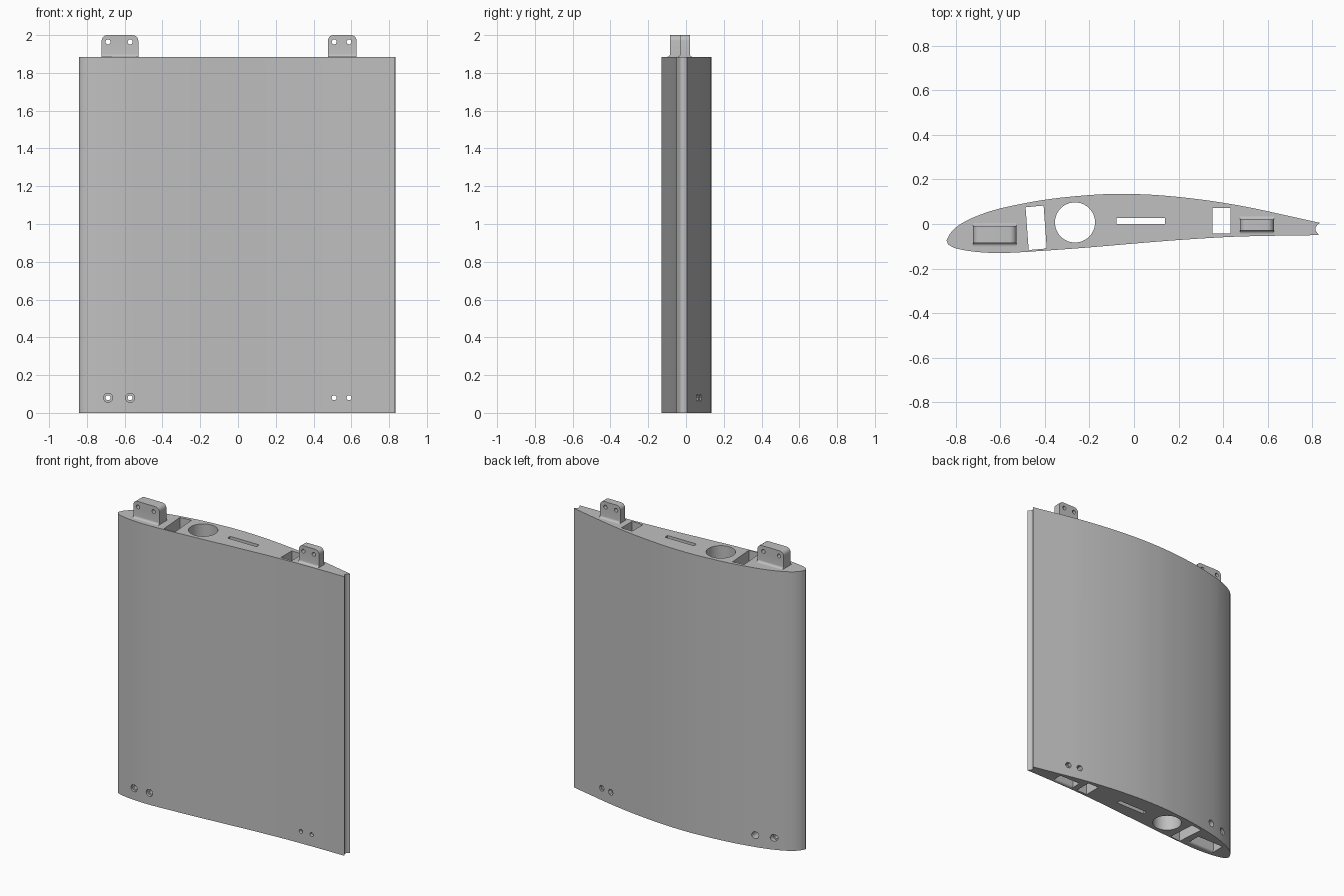
import bpy, bmesh, math
from mathutils import Vector

if "Cube" in bpy.data.objects:
    bpy.data.objects.remove(bpy.data.objects["Cube"])

TOP = 1.885          # height of the wing body
grey = bpy.data.materials.new("plain grey")
grey.diffuse_color = (0.53, 0.53, 0.53, 1)
grey.use_nodes = True
grey.node_tree.nodes["Principled BSDF"].inputs["Base Color"].default_value = grey.diffuse_color


def prism(name, pts, axis, lo, hi, round_top=0):
    """Extrude a 2D outline along an axis (x: yz outline, y: xz, z: xy)."""
    place = {"x": lambda a, b, t: (t, a, b),
             "y": lambda a, b, t: (a, t, b),
             "z": lambda a, b, t: (a, b, t)}[axis]
    bm = bmesh.new()
    face = bm.faces.new([bm.verts.new(place(a, b, lo)) for a, b in pts])
    ext = bmesh.ops.extrude_face_region(bm, geom=[face])["geom"]
    move = Vector(place(0, 0, hi - lo))
    for v in ext:
        if isinstance(v, bmesh.types.BMVert):
            v.co += move
    if round_top:
        zmax = max(v.co.z for v in bm.verts)
        edges = [e for e in bm.edges
                 if all(v.co.z > zmax - 1e-5 for v in e.verts)
                 and abs(e.verts[0].co.x - e.verts[1].co.x) < 1e-5]
        bmesh.ops.bevel(bm, geom=edges, offset=round_top, segments=6,
                        profile=0.5, affect='EDGES')
    bmesh.ops.recalc_face_normals(bm, faces=bm.faces[:])
    mesh = bpy.data.meshes.new(name)
    bm.to_mesh(mesh)
    bm.free()
    mesh.materials.append(grey)
    ob = bpy.data.objects.new(name, mesh)
    bpy.context.collection.objects.link(ob)
    return ob


def circle(cx, cy, r, n=32):
    return [(cx + r * math.cos(2 * math.pi * i / n),
             cy + r * math.sin(2 * math.pi * i / n)) for i in range(n)]


def spline(pts, steps=6):
    """Smooth curve through the points."""
    p = [Vector(q) for q in pts]
    p = [2 * p[0] - p[1]] + p + [2 * p[-1] - p[-2]]
    out = []
    for i in range(1, len(p) - 2):
        a, b, c, d = p[i - 1:i + 3]
        for k in range(steps):
            t = k / steps
            out.append(0.5 * (2 * b + (c - a) * t + (2 * a - 5 * b + 4 * c - d) * t * t
                              + (3 * b - a - 3 * c + d) * t ** 3))
    return [tuple(v) for v in out] + [tuple(pts[-1])]


def cut(target, cutter):
    mod = target.modifiers.new("cut", 'BOOLEAN')
    mod.operation, mod.solver, mod.object = 'DIFFERENCE', 'EXACT', cutter
    bpy.context.view_layer.objects.active = target
    bpy.ops.object.modifier_apply(modifier=mod.name)
    bpy.data.objects.remove(cutter)


def tab(name, x0, x1, y0, y1, base, grow=0.0):
    """Mounting tab with flared foot and rounded upper corners."""
    r, h = 0.015, 0.115 + grow
    y0, y1 = y0 - grow, y1 + grow
    arc = [(r - r * math.sin(a), r - r * math.cos(a))
           for a in [math.pi / 2 * i / 6 for i in range(7)]]
    # arc runs from the wide foot up to the wall
    right = [(y1 + r - u, base + v) for u, v in
             [(r - p, q) for p, q in reversed([(b, a) for a, b in arc])]]
    right = [(y1 + r - r * math.sin(t), base + r - r * math.cos(t))
             for t in [math.pi / 2 * i / 6 for i in range(7)]]
    left = [(y0 + y1 - y, z) for y, z in reversed(right)]
    foot = base - 0.008
    pts = ([(y1 + r, foot)] + right + [(y1, base + h), (y0, base + h)]
           + left + [(y0 - r, foot)])
    return prism(name, pts, "x", x0 - grow, x1 + grow, round_top=0.03)


# wing body: airfoil outline with a concave trailing edge
upper = [(-0.842, -0.075), (-0.825, -0.042), (-0.79, -0.008), (-0.72, 0.03), (-0.6, 0.07),
         (-0.4, 0.109), (-0.2, 0.13), (-0.06, 0.135), (0.1, 0.13), (0.3, 0.11),
         (0.5, 0.078), (0.7, 0.035), (0.835, 0.005)]
lower = [(0.83, -0.05), (0.62, -0.053), (0.43, -0.058), (0.2, -0.072), (0.0, -0.088),
         (-0.2, -0.105), (-0.39, -0.119), (-0.58, -0.13), (-0.7, -0.126),
         (-0.79, -0.112), (-0.83, -0.095), (-0.842, -0.075)]
notch = [(0.833 - 0.018 * math.sin(math.pi * i / 8), 0.005 - 0.055 * i / 8)
         for i in range(1, 8)]
body = prism("wing_body", spline(upper) + notch + spline(lower)[:-1], "z", 0, TOP)

# lengthwise openings: front spar, round tube, narrow slot, rear spar
for outline in ([(-0.487, 0.075), (-0.406, 0.083), (-0.392, -0.11), (-0.473, -0.117)],
                circle(-0.265, 0.007, 0.09, 64),
                [(-0.078, -0.001), (0.139, -0.001), (0.139, 0.028), (-0.078, 0.028)],
                [(0.352, -0.043), (0.433, -0.043), (0.433, 0.071), (0.352, 0.071)]):
    cut(body, prism("cutter", outline, "z", -0.1, TOP + 0.1))

# tabs on top, matching sockets underneath, bolt holes through both
for name, x0, x1, y0, y1, bolts in (
        ("front_tab", -0.722, -0.528, -0.085, -0.01, (-0.688, -0.571)),
        ("rear_tab", 0.476, 0.628, -0.03, 0.02, (0.509, 0.588))):
    piece = tab(name, x0, x1, y0, y1, TOP)
    cut(body, tab("cutter", x0, x1, y0, y1, 0, 0.002))
    for x in bolts:
        cut(piece, prism("cutter", circle(x, 1.964, 0.013), "y", -0.3, 0.3))
        cut(body, prism("cutter", circle(x, 0.08, 0.013), "y", -0.3, 0.3))
        if x < 0:   # wide recesses on both sides of the front bolts
            cut(body, prism("cutter", circle(x, 0.08, 0.024), "y", -0.3, -0.112))
            cut(body, prism("cutter", circle(x, 0.08, 0.023), "y", 0.018, 0.3))
        else:       # nut recesses at the back of the rear bolts
            cut(body, prism("cutter", circle(x, 0.08, 0.021, 6), "y", 0.042, 0.3))

# smooth shading with sharp edges kept
for ob in list(bpy.context.collection.objects):
    bpy.ops.object.select_all(action='DESELECT')
    ob.select_set(True)
    bpy.context.view_layer.objects.active = ob
    bpy.ops.object.shade_smooth_by_angle(angle=math.radians(30))
